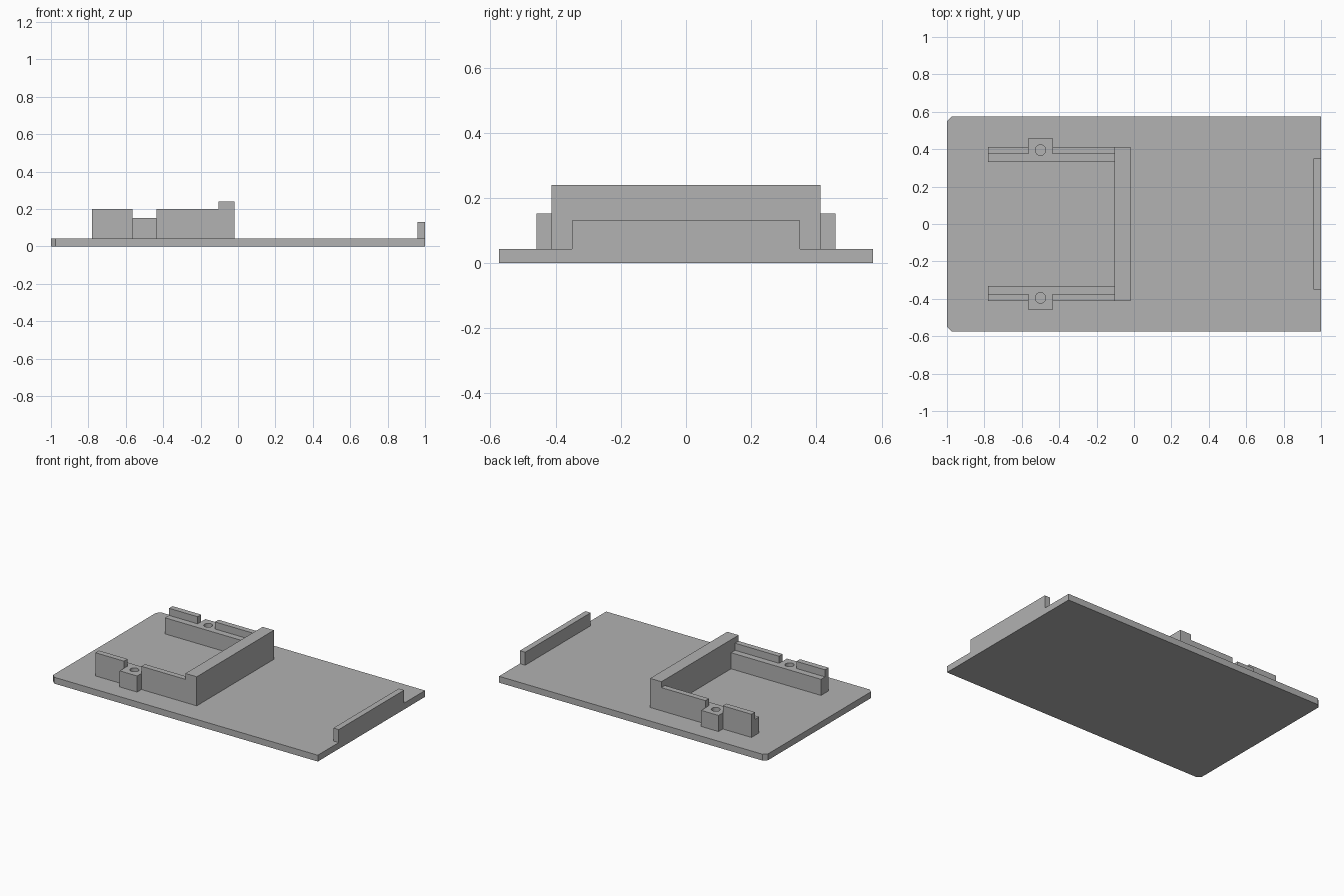
import bpy
import bmesh

cube = bpy.data.objects.get("Cube")
if cube:
    bpy.data.objects.remove(cube, do_unlink=True)

GREY = (0.445, 0.445, 0.445, 1.0)
grey = bpy.data.materials.new("plain_grey")
grey.use_nodes = True
grey.diffuse_color = GREY
grey.node_tree.nodes["Principled BSDF"].inputs["Base Color"].default_value = GREY

FLOOR = 0.043    # top of the base plate
LEDGE = 0.152    # top of the ledge and the screw boss
LIP = 0.2        # top of the outer lip


def prism(name, outline, z0, z1):
    """Extrude a flat outline from z0 up to z1."""
    bm = bmesh.new()
    face = bm.faces.new([bm.verts.new((x, y, z0)) for x, y in outline])
    out = bmesh.ops.extrude_face_region(bm, geom=[face])
    for v in out["geom"]:
        if isinstance(v, bmesh.types.BMVert):
            v.co.z = z1
    bmesh.ops.recalc_face_normals(bm, faces=bm.faces)
    mesh = bpy.data.meshes.new(name)
    bm.to_mesh(mesh)
    bm.free()
    mesh.materials.append(grey)
    obj = bpy.data.objects.new(name, mesh)
    bpy.context.collection.objects.link(obj)
    return obj


def box(name, x0, x1, y0, y1, z0, z1):
    return prism(name, [(x0, y0), (x1, y0), (x1, y1), (x0, y1)], z0, z1)


# Base plate with two clipped corners
W, C = 0.574, 0.024
prism("base_plate", [(-1, C - W), (C - 1, -W), (1, -W), (1, W), (C - 1, W), (-1, W - C)], 0, FLOOR)

# Cross wall and end stop
box("cross_wall", -0.105, -0.02, -0.413, 0.413, FLOOR, 0.24)
box("end_stop", 0.96, 1.0, -0.35, 0.35, FLOOR, 0.131)

# Side rails: ledge with a drilled boss, and a lip split around the boss
START, END, B0, B1 = -0.78, -0.105, -0.565, -0.435
INNER, MID, OUTER, BOSS = 0.332, 0.375, 0.413, 0.459
for side, s in (("left", 1), ("right", -1)):
    outline = [(START, INNER), (END, INNER), (END, OUTER), (B1, OUTER),
               (B1, BOSS), (B0, BOSS), (B0, OUTER), (START, OUTER)]
    rail = prism(side + "_rail", [(x, s * y) for x, y in outline], FLOOR, LEDGE)

    # Screw hole
    bpy.ops.mesh.primitive_cylinder_add(vertices=32, radius=0.028, depth=0.3,
                                        location=(-0.5, s * 0.395, 0.1))
    cutter = bpy.context.object
    cutter.hide_render = True
    cutter.data.materials.append(grey)
    cut = rail.modifiers.new("screw_hole", "BOOLEAN")
    cut.operation = "DIFFERENCE"
    cut.solver = "EXACT"
    cut.object = cutter
    bpy.context.view_layer.objects.active = rail
    bpy.ops.object.modifier_apply(modifier=cut.name)
    bpy.data.objects.remove(cutter, do_unlink=True)

    for part, x0, x1 in (("outer", START, B0), ("inner", B1, END)):
        box(f"{side}_{part}_lip", x0, x1, s * MID, s * OUTER, LEDGE, LIP)
